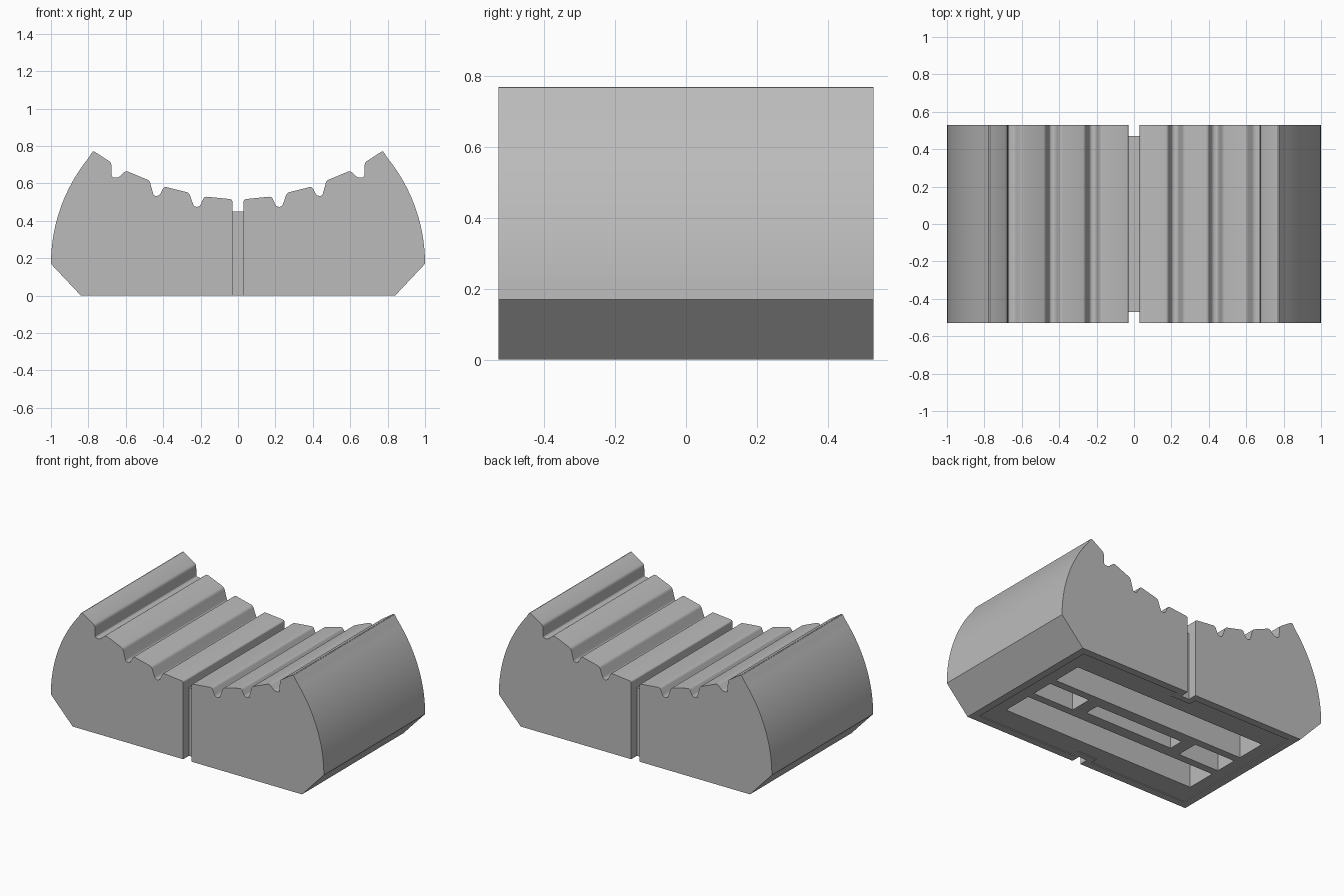
import bpy, bmesh, math
from mathutils import Vector

cube = bpy.data.objects.get("Cube")
if cube:
    bpy.data.objects.remove(cube)

HALF_DEPTH = 0.53
SLOT = 0.03      # half width of the centre slot
WEB = 0.47       # half depth of the web inside the slot


def rounded(points, radius):
    """Round the inner corners of an open 2D path."""
    pts = [Vector(p) for p in points]
    out = [pts[0]]
    for a, b, c in zip(pts, pts[1:], pts[2:]):
        r = min(radius, (a - b).length * 0.45, (c - b).length * 0.45)
        p, q = b + (a - b).normalized() * r, b + (c - b).normalized() * r
        for i in range(4):
            t = i / 3
            out.append(p * (1 - t) ** 2 + b * 2 * t * (1 - t) + q * t * t)
    return out + [pts[-1]]


def add_prism(bm, corners, offset):
    """Extrude a closed loop of 3D corners along an offset."""
    face = bm.faces.new([bm.verts.new(c) for c in corners])
    new = bmesh.ops.extrude_face_region(bm, geom=[face])["geom"]
    bmesh.ops.translate(bm, vec=offset, verts=[v for v in new if isinstance(v, bmesh.types.BMVert)])


def add_box(bm, x0, x1, y0, y1, z0, z1):
    add_prism(bm, [(x0, y0, z0), (x1, y0, z0), (x1, y1, z0), (x0, y1, z0)], (0, 0, z1 - z0))


def finish(bm, name):
    bmesh.ops.recalc_face_normals(bm, faces=bm.faces)
    mesh = bpy.data.meshes.new(name)
    bm.to_mesh(mesh)
    bm.free()
    obj = bpy.data.objects.new(name, mesh)
    bpy.context.collection.objects.link(obj)
    return obj


# Half outline: stepped dished top, curved flank, chamfered foot
tread = [(SLOT, 0.45), (SLOT, 0.515), (0.18, 0.53), (0.205, 0.475), (0.235, 0.475),
         (0.262, 0.55), (0.395, 0.583), (0.42, 0.535), (0.45, 0.532), (0.473, 0.615),
         (0.6, 0.668), (0.64, 0.63), (0.675, 0.632), (0.678, 0.712), (0.775, 0.775)]
radius, steps = 0.898, 16
top_angle = math.asin(0.6 / radius)
arc = [(1 - radius + radius * math.cos(top_angle * (1 - i / steps)),
        0.17 + radius * math.sin(top_angle * (1 - i / steps))) for i in range(steps + 1)]
half = rounded(tread + [arc[1]], 0.013)[:-1] + arc[1:] + [(0.84, 0)]
outline = list(half) + [(-x, z) for x, z in reversed(half)]

bm = bmesh.new()
add_prism(bm, [(x, -HALF_DEPTH, z) for x, z in outline], (0, 2 * HALF_DEPTH, 0))
body = finish(bm, "rest_body")

# Centre slots in the front and back
bm = bmesh.new()
for s in (-1, 1):
    add_box(bm, -SLOT, SLOT, s * WEB, s * 0.7, -0.1, 0.9)
slots = finish(bm, "slot_cutter")

# Shallow recess under the base, stepping round the slots
bm = bmesh.new()
quarter = [(0.79, 0.48), (0.07, 0.48), (0.07, 0.43)]
top = quarter + [(-x, y) for x, y in reversed(quarter)]
loop = top + [(-x, -y) for x, y in top]
add_prism(bm, [(x, y, -0.1) for x, y in loop], (0, 0, 0.106))
recess = finish(bm, "recess_cutter")

# Hollow pockets under the base
bm = bmesh.new()
for s in (-1, 1):
    add_box(bm, -0.71, 0.71, s * 0.127, s * 0.33, -0.1, 0.4)
    add_box(bm, s * 0.41, s * 0.71, -0.075, 0.075, -0.1, 0.4)
add_box(bm, -0.325, 0.325, -0.05, 0.05, -0.1, 0.4)
pockets = finish(bm, "pocket_cutter")

bpy.ops.object.select_all(action="DESELECT")
bpy.context.view_layer.objects.active = body
body.select_set(True)
for cutter in (slots, recess, pockets):
    cutter.hide_render = True
    mod = body.modifiers.new("cut", "BOOLEAN")
    mod.operation, mod.solver, mod.object = "DIFFERENCE", "EXACT", cutter
    bpy.ops.object.modifier_apply(modifier=mod.name)
    bpy.data.objects.remove(cutter)
bpy.ops.object.shade_smooth_by_angle(angle=math.radians(30))

# Plain grey material
grey = bpy.data.materials.new("plain_grey")
grey.use_nodes = True
colour = (0.5, 0.5, 0.5, 1)
grey.diffuse_color = colour
grey.node_tree.nodes["Principled BSDF"].inputs["Base Color"].default_value = colour
body.data.materials.clear()
body.data.materials.append(grey)
